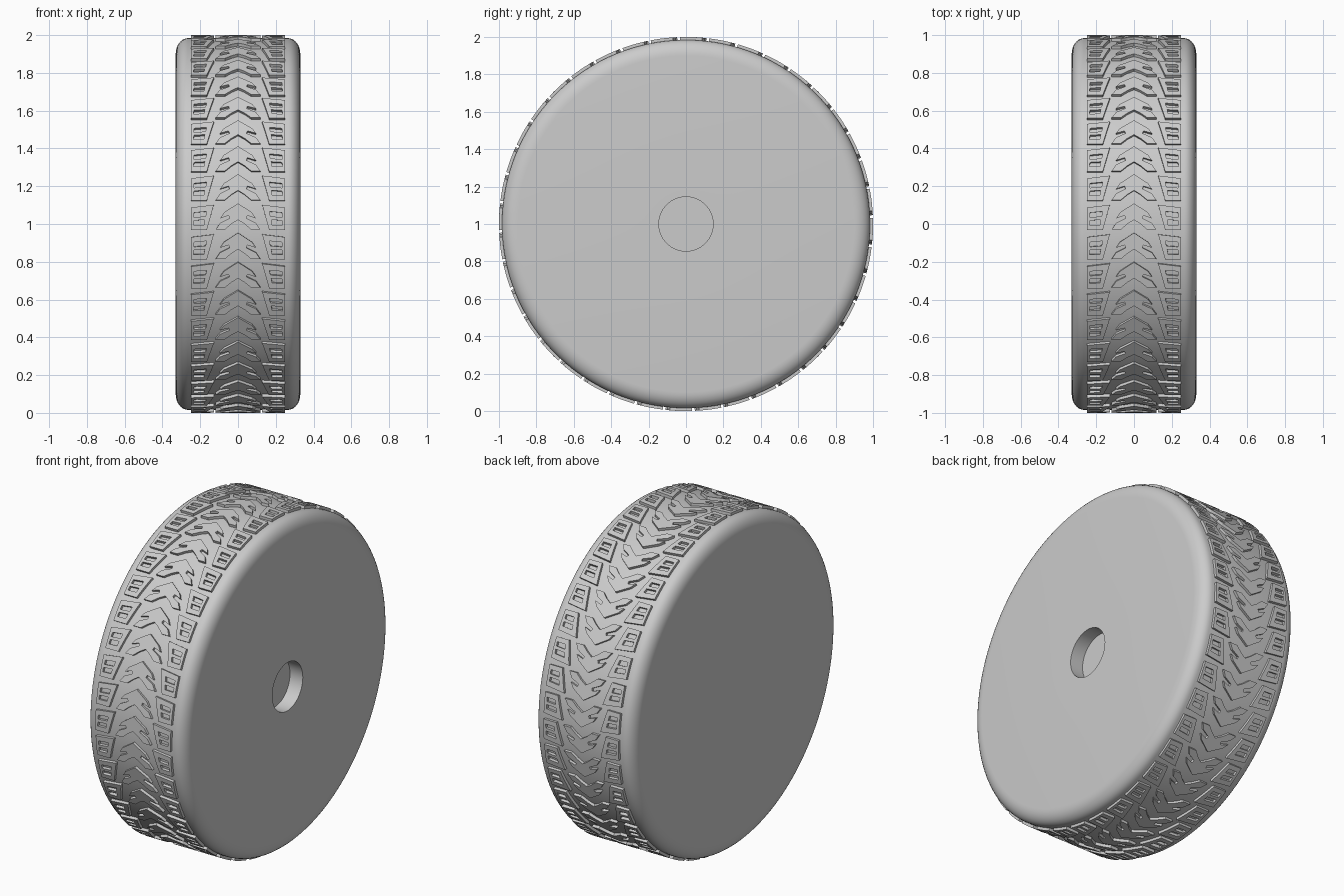
import bpy, bmesh
from math import pi, sin, cos

cube = bpy.data.objects.get("Cube")
if cube:
    bpy.data.objects.remove(cube, do_unlink=True)

BODY_R, TREAD_R, HALF_W = 0.984, 1.0, 0.33
ROWS, SEGMENTS, PHASE = 40, 160, 0.03

rubber = bpy.data.materials.new("grey rubber")
rubber.use_nodes = True
grey = (0.6, 0.6, 0.6, 1)
rubber.diffuse_color = grey
rubber.node_tree.nodes["Principled BSDF"].inputs["Base Color"].default_value = grey


def wheel_point(x, r, a):
    """Point on the wheel: x along the axle, a measured from the front upward."""
    return (x, -r * cos(a), 1 + r * sin(a))


def finish(bm, name):
    bmesh.ops.recalc_face_normals(bm, faces=bm.faces)
    mesh = bpy.data.meshes.new(name)
    bm.to_mesh(mesh)
    bm.free()
    mesh.materials.append(rubber)
    obj = bpy.data.objects.new(name, mesh)
    bpy.context.collection.objects.link(obj)
    return obj


# Body: turned profile with rounded shoulders and a blind axle hole on the left
def shoulder(side):
    return [(side * (HALF_W - 0.065 * (1 - cos(t))), BODY_R - 0.085 * (1 - sin(t)))
            for t in (i * pi / 16 for i in range(9))]


profile = ([(-HALF_W, 0)] + shoulder(-1) + shoulder(1)[::-1]
           + [(HALF_W, 0.145), (HALF_W - 0.085, 0.145), (HALF_W - 0.085, 0)])
bm = bmesh.new()
rings = []
for x, r in profile:
    count = SEGMENTS if r else 1
    rings.append([bm.verts.new(wheel_point(x, r, 2 * pi * i / SEGMENTS)) for i in range(count)])
for a, b in zip(rings, rings[1:]):
    for i in range(SEGMENTS):
        j = (i + 1) % SEGMENTS
        corners = [a[i % len(a)], a[j % len(a)], b[j % len(b)], b[i % len(b)]]
        bm.faces.new(list(dict.fromkeys(corners)))
body = finish(bm, "tyre_body")
bpy.context.view_layer.objects.active = body
body.select_set(True)
bpy.ops.object.shade_smooth_by_angle(angle=pi / 6)
body.select_set(False)


# Tread pieces: flat patterns in (x, arc) wrapped around the body and raised
def make_tread(name, polygons):
    bm = bmesh.new()
    for row in range(ROWS):
        middle = PHASE + 2 * pi * row / ROWS
        for poly in polygons:
            bm.faces.new([bm.verts.new((x, v + middle, 0)) for x, v in poly])
    bmesh.ops.remove_doubles(bm, verts=bm.verts, dist=0.0001)
    top = bmesh.ops.extrude_face_region(bm, geom=bm.faces[:], use_keep_orig=True)
    for vert in top["geom"]:
        if isinstance(vert, bmesh.types.BMVert):
            vert.co.z = 1
    for vert in bm.verts:
        x, a, high = vert.co
        vert.co = wheel_point(x, TREAD_R if high else BODY_R - 0.01, a)
    return finish(bm, name)


# Shoulder block: tapered grid with two slots left open
def block_cells(side):
    us, vs = (0, 0.16, 0.74, 1), (0, 0.22, 0.42, 0.56, 0.76, 1)

    def at(u, v):
        inner = 0.165 - 0.037 * v
        return (side * (0.25 + (inner - 0.25) * u), -0.063 + v * 0.12 + 0.015 * u * v)

    return [[at(us[i], vs[j]), at(us[i + 1], vs[j]), at(us[i + 1], vs[j + 1]), at(us[i], vs[j + 1])]
            for i in range(3) for j in range(5) if not (i == 1 and j in (1, 3))]


make_tread("left_tread_blocks", block_cells(1))
make_tread("right_tread_blocks", block_cells(-1))

# Centre chevron: half outline with a notch in each arm, mirrored
half = [(0, 0.08), (0.075, 0.03), (0.095, 0.0), (0.05, 0.015), (0.045, 0.0),
        (0.095, -0.025), (0.118, -0.06), (0.07, -0.06), (0.035, -0.03), (0, -0.008)]
make_tread("centre_chevrons", [half + [(-x, v) for x, v in half[-2:0:-1]]])
